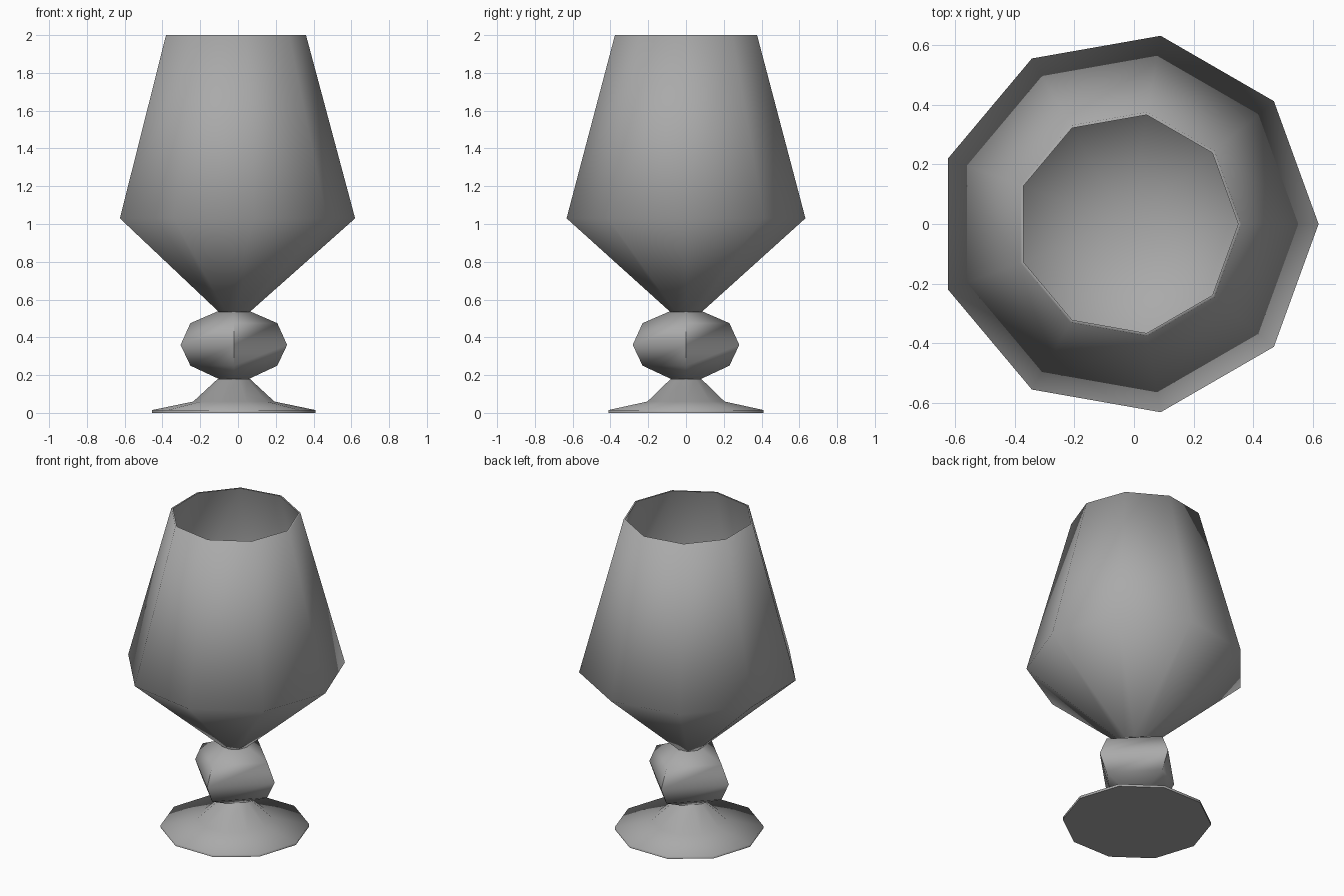
import bpy
import bmesh
from math import cos, sin, pi, radians

cube = bpy.data.objects.get("Cube")
if cube:
    bpy.data.objects.remove(cube, do_unlink=True)

AXIS_X = -0.022  # the shared upright axis of all parts

grey = bpy.data.materials.new("plain_grey")
grey.use_nodes = True
grey.diffuse_color = (0.4, 0.4, 0.4, 1)
grey.node_tree.nodes["Principled BSDF"].inputs["Base Color"].default_value = (0.4, 0.4, 0.4, 1)


def lathe(name, profile, sides):
    """Turn a (radius, height) profile, listed from outer bottom upward; radius 0 is a point."""
    bm = bmesh.new()
    rings = []
    for r, z in profile:
        count = sides if r > 0 else 1
        rings.append([bm.verts.new((r * cos(2 * pi * i / sides), r * sin(2 * pi * i / sides), z))
                      for i in range(count)])
    for low, high in zip(rings, rings[1:]):
        for i in range(sides):
            j = (i + 1) % sides
            if len(low) == 1:
                bm.faces.new((low[0], high[j], high[i]))
            elif len(high) == 1:
                bm.faces.new((low[i], low[j], high[0]))
            else:
                bm.faces.new((low[i], low[j], high[j], high[i]))
    # Close open ends
    if len(rings[0]) > 1:
        bm.faces.new(rings[0][::-1])
    if len(rings[-1]) > 1:
        bm.faces.new(rings[-1])
    mesh = bpy.data.meshes.new(name)
    bm.to_mesh(mesh)
    bm.free()
    mesh.materials.append(grey)
    obj = bpy.data.objects.new(name, mesh)
    obj.location.x = AXIS_X
    bpy.context.collection.objects.link(obj)
    bpy.ops.object.select_all(action="DESELECT")
    obj.select_set(True)
    bpy.context.view_layer.objects.active = obj
    bpy.ops.object.shade_smooth_by_angle(angle=radians(80))
    return obj


# Ten-sided foot with a raised collar
lathe("foot", [(0.432, 0), (0.432, 0.015), (0.215, 0.06), (0.085, 0.18)], 10)

# Four-sided rounded knot on the stem
lathe("stem_knot", [(0.08, 0.18), (0.23, 0.25), (0.282, 0.36), (0.23, 0.475), (0.08, 0.54)], 4)

# Nine-sided bowl with a thin wall, outside then inside
lathe("bowl", [(0.085, 0.535), (0.642, 1.03), (0.382, 2.0),
               (0.372, 2.0), (0.63, 1.032), (0, 0.55)], 9)
